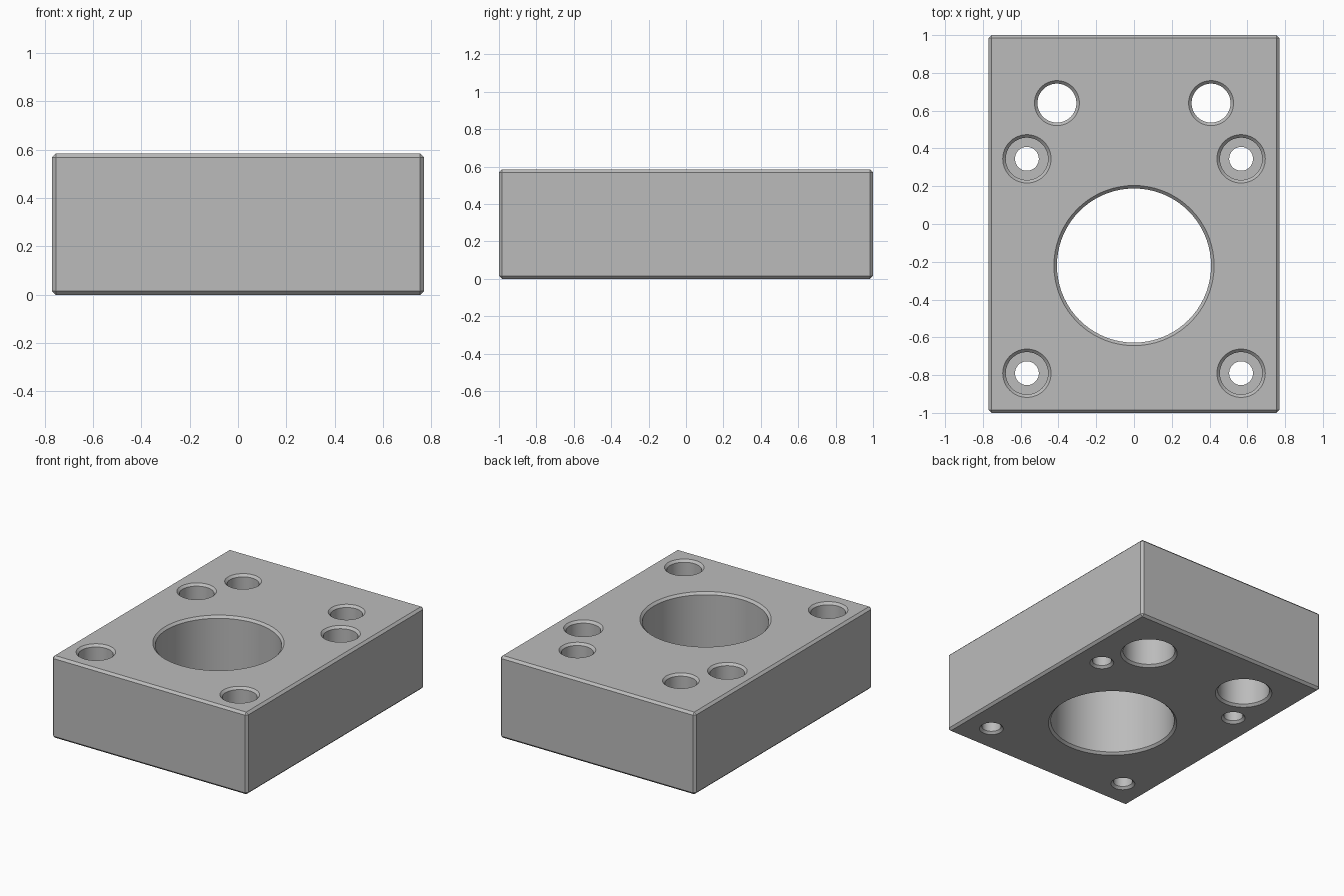
import bpy, bmesh, math
from mathutils import Matrix

cube = bpy.data.objects.get("Cube")
if cube:
    bpy.data.objects.remove(cube, do_unlink=True)

WIDTH, LENGTH, HEIGHT = 1.54, 2.0, 0.585
CHAMFER = 0.016
SEGMENTS = 72


def mesh_object(name, bm):
    mesh = bpy.data.meshes.new(name)
    bm.to_mesh(mesh)
    bm.free()
    obj = bpy.data.objects.new(name, mesh)
    bpy.context.collection.objects.link(obj)
    return obj


def add_bore(bm, x, y, bottom_r, top_r, step_z=None):
    """Closed lathed cutter: chamfered at both mouths, with an optional step."""
    c, over = CHAMFER, 0.05
    profile = [(bottom_r + c, -over), (bottom_r + c, 0), (bottom_r, c)]
    if step_z is not None:
        profile += [(bottom_r, step_z), (top_r, step_z)]
    profile += [(top_r, HEIGHT - c), (top_r + c, HEIGHT), (top_r + c, HEIGHT + over)]
    angles = [2 * math.pi * i / SEGMENTS for i in range(SEGMENTS)]
    rings = [[bm.verts.new((x + r * math.cos(a), y + r * math.sin(a), z)) for a in angles]
             for r, z in profile]
    for low, high in zip(rings, rings[1:]):
        for i in range(SEGMENTS):
            j = (i + 1) % SEGMENTS
            bm.faces.new((low[i], low[j], high[j], high[i]))
    bm.faces.new(rings[0][::-1])
    bm.faces.new(rings[-1])


# Chamfered block
bm = bmesh.new()
bmesh.ops.create_cube(bm, size=1, matrix=Matrix.Translation((0, 0, HEIGHT / 2))
                      @ Matrix.Diagonal((WIDTH, LENGTH, HEIGHT, 1)))
bmesh.ops.bevel(bm, geom=bm.edges[:], offset=CHAMFER, segments=1, affect='EDGES')
plate = mesh_object("mounting_plate", bm)

# All bores in one cutter
bm = bmesh.new()
add_bore(bm, 0, -0.22, 0.408, 0.408)                      # main bore
for side in (-1, 1):
    add_bore(bm, side * 0.408, 0.64, 0.171, 0.103, 0.29)  # counterbored from below
    for y in (0.345, -0.79):
        add_bore(bm, side * 0.567, y, 0.063, 0.112, 0.42)  # counterbored from above
bmesh.ops.recalc_face_normals(bm, faces=bm.faces[:])
cutter = mesh_object("bore_cutter", bm)
cutter.hide_render = True

# Drill the plate, then drop the cutter
drill = plate.modifiers.new("bores", 'BOOLEAN')
drill.operation = 'DIFFERENCE'
drill.solver = 'EXACT'
drill.object = cutter
bpy.ops.object.select_all(action='DESELECT')
plate.select_set(True)
bpy.context.view_layer.objects.active = plate
bpy.ops.object.modifier_apply(modifier=drill.name)
bpy.data.objects.remove(cutter, do_unlink=True)

# Grey metal, smooth bore walls with crisp edges
grey = bpy.data.materials.new("grey_metal")
grey.use_nodes = True
grey.diffuse_color = (0.5, 0.5, 0.5, 1)
grey.node_tree.nodes["Principled BSDF"].inputs["Base Color"].default_value = (0.5, 0.5, 0.5, 1)
plate.data.materials.clear()
plate.data.materials.append(grey)
bpy.ops.object.shade_smooth_by_angle(angle=math.radians(30))
